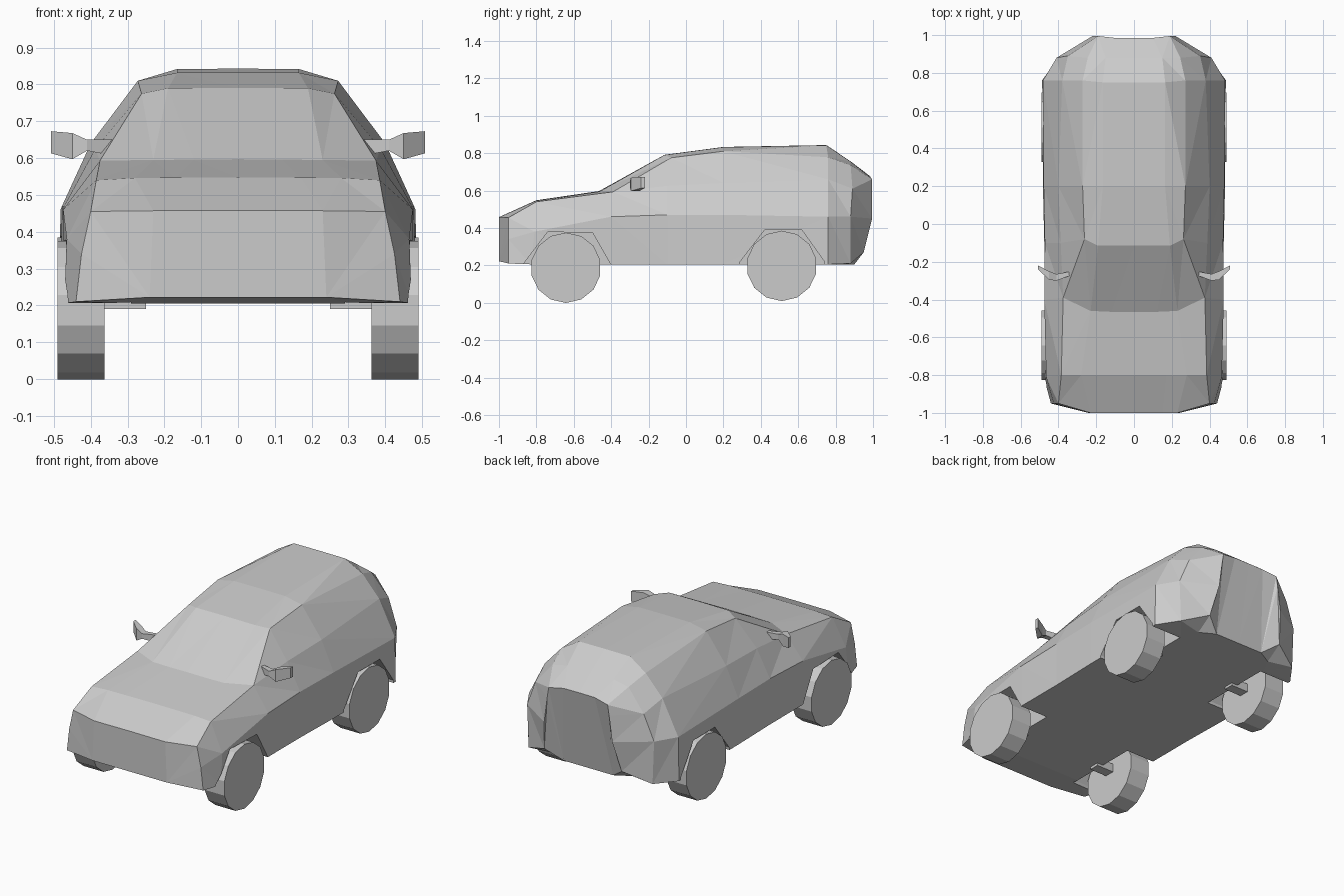
import bpy, bmesh, math
from mathutils import Matrix

if "Cube" in bpy.data.objects:
    bpy.data.objects.remove(bpy.data.objects["Cube"])

def make(name, bm):
    bmesh.ops.recalc_face_normals(bm, faces=bm.faces)
    me = bpy.data.meshes.new(name)
    bm.to_mesh(me)
    bm.free()
    ob = bpy.data.objects.new(name, me)
    bpy.context.collection.objects.link(ob)
    return ob

def mirror(ob):
    m = ob.modifiers.new("mirror", 'MIRROR')
    m.merge_threshold = 0.002
    return ob

def loft(rings, closed):
    bm = bmesh.new()
    vs = [[bm.verts.new(p) for p in r] for r in rings]
    n = len(rings[0])
    for a, b in zip(vs, vs[1:]):
        for i in range(n if closed else n - 1):
            j = (i + 1) % n
            bm.faces.new((a[i], a[j], b[j], b[i]))
    return bm, vs

# Body: half-width rails running nose to tail, (x, y, z)
under = [(.24, -1, .222), (.3, -.83, .205), (.3, -.4, .205), (.3, -.1, .205),
         (.3, .2, .205), (.3, .76, .205), (.25, .85, .205), (.16, .9, .205)]
sill = [(.44, -.95, .21), (.472, -.83, .205), (.475, -.4, .205), (.475, -.1, .205),
        (.482, .2, .205), (.487, .76, .205), (.40, .88, .21), (.25, .95, .27)]
waist = [(.425, -.95, .34), (.465, -.81, .38), (.475, -.4, .46), (.472, -.1, .47),
         (.478, .2, .47), (.482, .76, .46), (.41, .88, .46), (.22, .995, .45)]
belt = [(.40, -.95, .455), (.385, -.8, .54), (.375, -.39, .593), (.388, -.1, .625),
        (.40, .2, .64), (.38, .76, .66), (.35, .89, .61), (.2, .995, .6)]
edge = [(.23, -1, .457), (.28, -.8, .546), (.23, -.46, .595), (.262, -.08, .775),
        (.272, .2, .81), (.272, .76, .778), (.245, .88, .735), (.19, .995, .66)]
crown = [(.15, -1, .457), (.17, -.8, .547), (.12, -.465, .596), (.19, -.115, .79),
         (.165, .2, .832), (.165, .75, .842), (.15, .88, .755), (.1, .985, .675)]
rings = []
for r in zip(under, sill, waist, belt, edge, crown):
    u, c = r[0], r[-1]
    rings.append([(0, u[1], u[2])] + list(r) + [(0, c[1], c[2] + .001)])
bm, vs = loft(rings, False)
for ring in (vs[0], vs[-1]):
    bm.faces.new([ring[i] for i in (0, 1, 5, 6, 7)])
    bm.faces.new([ring[i] for i in (1, 2, 3, 4, 5)])
bmesh.ops.triangulate(bm, faces=bm.faces)
body = mirror(make("body", bm))

# Wheel arches cut through both sides
cutters = []
for prof in ([(-.9, .15), (-.86, .22), (-.74, .378), (-.5, .375), (-.4, .2), (-.4, .15)],
             [(.28, .15), (.29, .22), (.42, .388), (.62, .388), (.74, .22), (.74, .15)]):
    for s in (-1, 1):
        bm, v = loft([[(s * x, y, z) for y, z in prof] for x in (.29, .6)], True)
        bm.faces.new(v[0])
        bm.faces.new(v[1])
        c = make("arch_cutter", bm)
        c.hide_render = True
        b = body.modifiers.new("arch", 'BOOLEAN')
        b.object = c
        b.operation = 'DIFFERENCE'
        b.solver = 'EXACT'
        cutters.append(c)
dg = bpy.context.evaluated_depsgraph_get()
cut_mesh = bpy.data.meshes.new_from_object(body.evaluated_get(dg))
body.modifiers.clear()
body.data = cut_mesh
for c in cutters:
    bpy.data.objects.remove(c)

# Wheels and axle stubs
for label, y, z in (("front", -.642, .187), ("rear", .512, .197)):
    bm = bmesh.new()
    rot = Matrix.Rotation(math.pi / 2, 4, 'Y') @ Matrix.Rotation(math.pi / 14, 4, 'Z')
    bmesh.ops.create_cone(bm, cap_ends=True, segments=14, radius1=.188, radius2=.188,
                          depth=.128, matrix=Matrix.Translation((.426, y, z)) @ rot)
    mirror(make(label + "_wheels", bm))
    bm = bmesh.new()
    bmesh.ops.create_cube(bm, size=1, matrix=Matrix.Translation((.31, y, .215))
                          @ Matrix.Diagonal((.12, .06, .05, 1)))
    mirror(make(label + "_axle_stubs", bm))

# Door mirrors: x, y range, z range
stations = [(.33, -.27, -.25, .605, .65), (.41, -.30, -.265, .62, .65),
            (.45, -.295, -.25, .597, .668), (.508, -.24, -.22, .613, .673)]
bm, v = loft([[(x, a, c), (x, b, c), (x, b, d), (x, a, d)] for x, a, b, c, d in stations], True)
bm.faces.new(v[0])
bm.faces.new(v[-1])
mirror(make("door_mirrors", bm))
